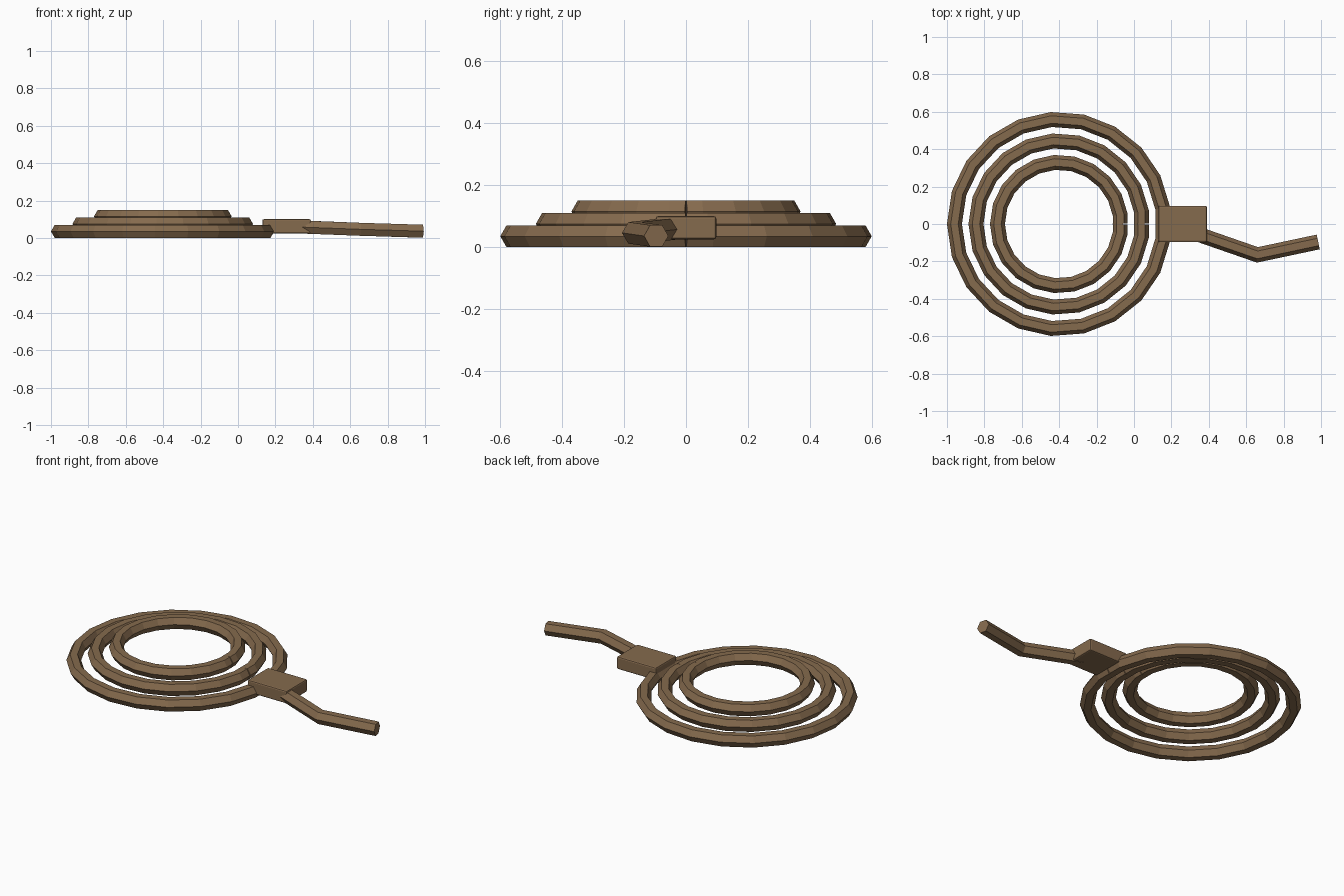
import bpy, bmesh
from math import cos, sin, pi, tau
from mathutils import Vector

if "Cube" in bpy.data.objects:
    bpy.data.objects.remove(bpy.data.objects["Cube"])

brown = bpy.data.materials.new("rope_brown")
brown.use_nodes = True
colour = (0.235, 0.145, 0.075, 1)
brown.diffuse_color = colour
brown.node_tree.nodes["Principled BSDF"].inputs["Base Color"].default_value = colour

R = 0.04        # radius of the six-sided strand
CENTRE_X = -0.4
UP = Vector((0, 0, 1))


def finish(name, bm):
    bmesh.ops.recalc_face_normals(bm, faces=bm.faces)
    mesh = bpy.data.meshes.new(name)
    bm.to_mesh(mesh)
    bm.free()
    mesh.materials.append(brown)
    obj = bpy.data.objects.new(name, mesh)
    bpy.context.collection.objects.link(obj)
    return obj


def sweep(name, frames):
    """Skin a hexagon along (centre, side vector) frames and cap both ends."""
    bm = bmesh.new()
    loops = [[bm.verts.new(c + side * R * cos(k * tau / 6) + UP * R * sin(k * tau / 6))
              for k in range(6)] for c, side in frames]
    for a, b in zip(loops, loops[1:]):
        for k in range(6):
            n = (k + 1) % 6
            bm.faces.new((a[k], a[n], b[n], b[k]))
    bm.faces.new(loops[0])
    bm.faces.new(loops[-1])
    return finish(name, bm)


def coil(name, radius, z, sides=21):
    """Polygonal ring whose two ends meet at +x with a thin wedge-shaped gap."""
    frames = []
    for i in range(sides):
        a = (i + 0.5) * tau / sides
        side = Vector((cos(a), sin(a), 0))
        frames.append((Vector((CENTRE_X, 0, z)) + side * radius, side))
    end = Vector((CENTRE_X + radius * cos(pi / sides), 0, z))
    tilt = 0.09
    frames.insert(0, (end, Vector((1, tilt, 0))))
    frames.append((end, Vector((1, -tilt, 0))))
    return sweep(name, frames)


# Stacked coils
coil("outer_coil", 0.56, 0.035)
coil("middle_coil", 0.445, 0.075)
coil("inner_coil", 0.33, 0.115)

# Loose tail, mitred at the bend
path = [Vector(p) for p in ((0.3, -0.04, 0.06), (0.66, -0.165, 0.046), (0.985, -0.096, 0.036))]
sides = [(b - a).cross(UP).normalized() for a, b in zip(path, path[1:])]
bend = (sides[0] + sides[1]).normalized()
bend /= bend.dot(sides[0])
sweep("loose_tail", list(zip(path, (sides[0], bend, sides[1]))))

# Binding block joining the tail to the coils
bm = bmesh.new()
bmesh.ops.create_cube(bm, size=1)
bmesh.ops.scale(bm, vec=(0.26, 0.195, 0.075), verts=bm.verts)
bmesh.ops.translate(bm, vec=(0.26, 0, 0.0625), verts=bm.verts)
block = finish("binding_block", bm)
bevel = block.modifiers.new("soft_edges", "BEVEL")
bevel.width = 0.008
bevel.segments = 2
